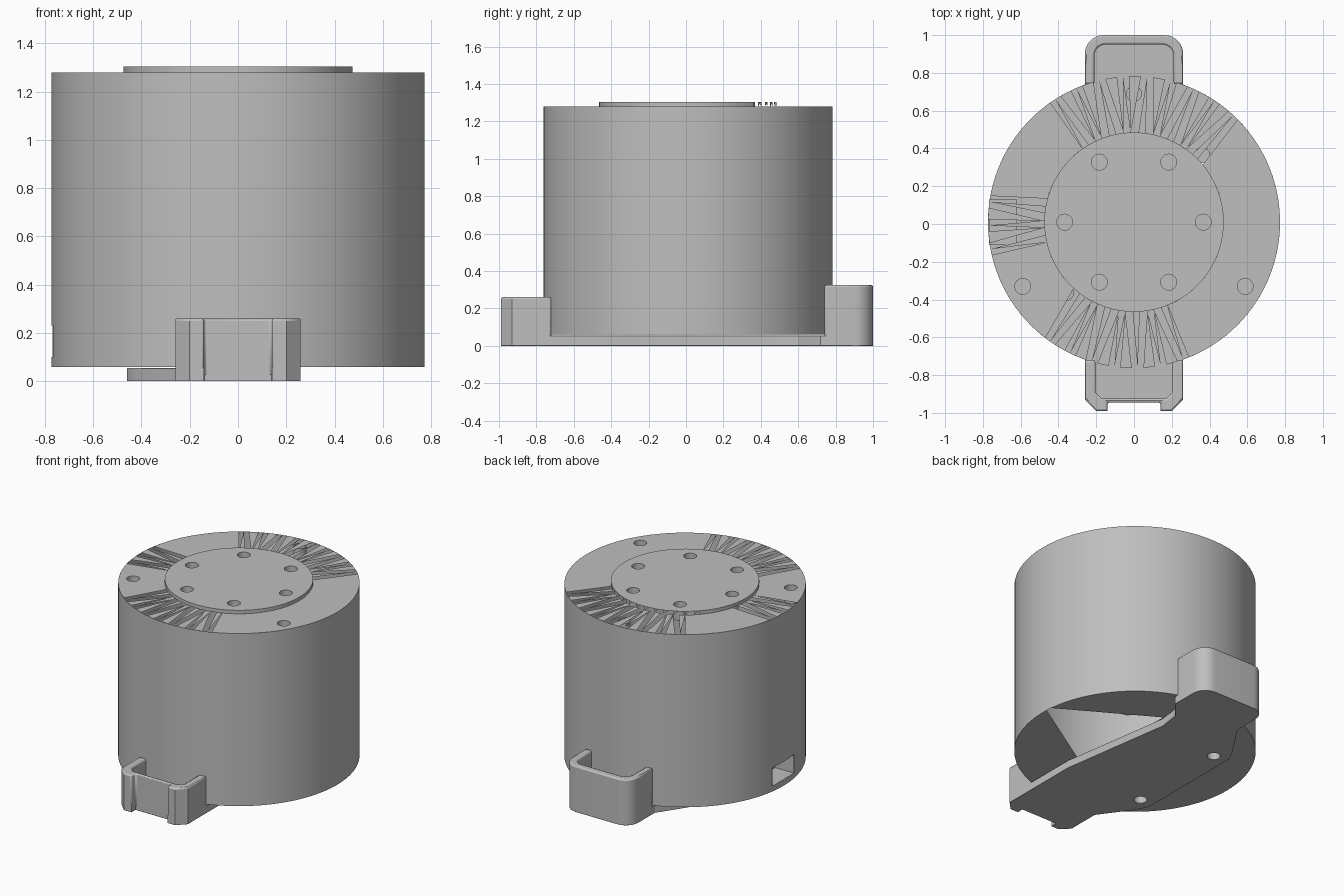
import bpy, bmesh
from math import cos, sin, radians, pi

if "Cube" in bpy.data.objects:
    bpy.data.objects.remove(bpy.data.objects["Cube"])

# one plain grey for the whole model
grey = bpy.data.materials.new("plain grey")
grey.use_nodes = True
grey.diffuse_color = (0.52, 0.52, 0.52, 1)
grey.node_tree.nodes["Principled BSDF"].inputs["Base Color"].default_value = grey.diffuse_color

CY, R, RB = 0.01, 0.773, 0.475         # housing centre, housing radius, boss radius
Z0, Z1, Z2 = 0.06, 1.28, 1.305         # housing bottom, housing top, boss top
HOLE, DEPTH = 0.042, 0.1


def finish(bm, name, bevel=0):
    mesh = bpy.data.meshes.new(name)
    bm.to_mesh(mesh)
    bm.free()
    ob = bpy.data.objects.new(name, mesh)
    bpy.context.collection.objects.link(ob)
    mesh.materials.append(grey)
    bpy.ops.object.select_all(action='DESELECT')
    ob.select_set(True)
    bpy.context.view_layer.objects.active = ob
    if bevel:
        mod = ob.modifiers.new("edge bevel", 'BEVEL')
        mod.width, mod.segments, mod.limit_method = bevel, 2, 'ANGLE'
        mod.angle_limit = radians(50)
    bpy.ops.object.shade_smooth_by_angle(angle=radians(30))
    return ob


def polar(r, deg):
    return (r * cos(radians(deg)), CY + r * sin(radians(deg)))


def arc(x, y, r, a, b, n):
    return [(x + r * cos(radians(a + (b - a) * i / n)),
             y + r * sin(radians(a + (b - a) * i / n))) for i in range(n + 1)]


def circle(x, y, r, n=24):
    return arc(x, y, r, 0, 360, n)[:-1]


def sheet(bm, loops, z, up):
    """Flat face with holes; returns its vertex loops."""
    rings, edges = [], []
    for loop in loops:
        vs = [bm.verts.new((x, y, z)) for x, y in loop]
        edges += [bm.edges.new((v, vs[i - 1])) for i, v in enumerate(vs)]
        rings.append(vs)
    made = bmesh.ops.triangle_fill(bm, use_beauty=True, edges=edges, normal=(0, 0, 1))
    for f in made["geom"]:
        if isinstance(f, bmesh.types.BMFace):
            f.normal_update()
            if f.normal.z * up < 0:
                f.normal_flip()
    return rings


def prism(name, loops, z0, z1, bevel=0):
    bm = bmesh.new()
    low, high = sheet(bm, loops, z0, -1), sheet(bm, loops, z1, 1)
    for a, b in zip(low, high):
        for i in range(len(a)):
            bm.faces.new((a[i - 1], a[i], b[i], b[i - 1]))
    bmesh.ops.recalc_face_normals(bm, faces=bm.faces)
    return finish(bm, name, bevel)


def tubes(name, centres, z, step):
    """Blind screw holes: a wall and a floor each."""
    bm = bmesh.new()
    for x, y in centres:
        rim = circle(x, y, HOLE)
        a = [bm.verts.new((p, q, z)) for p, q in rim]
        b = sheet(bm, [rim], z + step, -step)[0]
        for i in range(len(a)):
            quad = (a[i], a[i - 1], b[i - 1], b[i])
            bm.faces.new(quad if step < 0 else quad[::-1])
    return finish(bm, name)


# housing wall with a small side window
bm = bmesh.new()
N = 120
levels = [Z0, 0.1, 0.23, Z1]
rings = [[bm.verts.new((*polar(R, 360 * i / N), z)) for i in range(N)] for z in levels]
for k in range(3):
    for i in range(N):
        if k == 1 and abs(i + 0.5 - N / 2) < 3:
            continue
        j = (i + 1) % N
        bm.faces.new((rings[k][i], rings[k][j], rings[k + 1][j], rings[k + 1][i]))
finish(bm, "housing_wall")

# pocket behind the window
bm = bmesh.new()
outer = [bm.verts.new((-0.768, y, z)) for y, z in
         ((-0.11, 0.1), (0.13, 0.1), (0.13, 0.23), (-0.11, 0.23))]
inner = [bm.verts.new((-0.62, v.co.y, v.co.z)) for v in outer]
for i in range(4):
    bm.faces.new((outer[i - 1], outer[i], inner[i], inner[i - 1]))
bm.faces.new(inner)
finish(bm, "window_pocket")

# housing floor, with its open wedge
base_holes = [(sx * 0.36, sy * 0.365) for sx in (1, -1) for sy in (1, -1)]
floor = [polar(R, 6 + 3 * i) for i in range(120)] + [(0.18, -0.32), (0.14, 0.46)]
bm = bmesh.new()
sheet(bm, [floor] + [circle(x, y, HOLE) for x, y in base_holes[2:]], Z0, -1)
finish(bm, "housing_floor")
tubes("floor_screw_holes", base_holes, Z0, DEPTH)

# solid sectors of the top ring
top_holes = [polar(0.68, a) for a in (90, 210, 330)]
bm = bmesh.new()
for a, b, hole in ((-68, 40, 2), (125, 165, None), (193, 228, 1)):
    n = (b - a) // 3
    sector = arc(0, CY, R, a, b, n) + arc(0, CY, RB, b, a, n)
    loops = [sector]
    if hole is not None:
        loops.append(circle(*top_holes[hole], HOLE))
    sheet(bm, loops, Z1, 1)

# jagged spikes filling the broken sectors
for a, b in ((40, 125), (165, 193), (228, 292)):
    steps = round((b - a) / 9)
    w = (b - a) / steps
    for i in range(steps):
        s = a + i * w
        lean = 3 if i % 2 else -2
        for tri in ([polar(R, s), polar(R, s + 0.5 * w), polar(RB, s + 0.2 * w + lean)],
                    [polar(RB, s + 0.5 * w), polar(RB, s + w), polar(R, s + 0.75 * w)]):
            sheet(bm, [tri], Z1, 1)
finish(bm, "housing_top")
tubes("top_screw_holes", top_holes, Z1, -DEPTH)

# raised round boss, with its rim broken at the back
boss_holes = [polar(0.367, 60 * i) for i in range(6)]
bm = bmesh.new()
rim = sheet(bm, [circle(0, CY, RB, 90)] + [circle(x, y, HOLE) for x, y in boss_holes], Z2, 1)[0]
foot = [bm.verts.new((v.co.x, v.co.y, Z1)) for v in rim]
for i in range(90):
    j = (i + 1) % 90
    if 11 < i < 34:
        if i % 2:
            bm.faces.new((foot[i], rim[j], rim[i]))
    else:
        bm.faces.new((foot[i], foot[j], rim[j], rim[i]))
finish(bm, "top_boss")
tubes("boss_screw_holes", boss_holes, Z2, -DEPTH)

# base plate under the housing and both brackets
front_edge = [(-0.26, -0.93), (-0.2, -0.99), (-0.14, -0.99), (-0.14, -0.945)]
front_edge += [(-x, y) for x, y in reversed(front_edge)]
back_edge = arc(0.16, 0.9, 0.1, 0, 90, 8) + arc(-0.16, 0.9, 0.1, 90, 180, 8)
right_side = [(0.26, -0.35), (0.14, 0.45), (0.16, 0.6), (0.26, 0.72)]
left_side = [(-0.26, 0.72), (-0.42, 0.48), (-0.46, 0.4),
             (-0.46, -0.4), (-0.42, -0.48), (-0.26, -0.7)]
prism("base_plate", [front_edge + right_side + back_edge + left_side]
      + [circle(x, y, HOLE) for x, y in base_holes[2:]], 0, 0.055, 0.012)

# front bracket, recessed in the middle
front_inner = [(0.205, -0.72), (0.205, -0.89), (0.17, -0.925)]
front_inner += [(-x, y) for x, y in reversed(front_inner)]
prism("front_bracket", [[(-0.26, -0.72)] + front_edge + [(0.26, -0.72)] + front_inner],
      0.02, 0.26, 0.01)

# back bracket, a taller rounded loop
back_inner = arc(-0.15, 0.89, 0.06, 180, 90, 8) + arc(0.15, 0.89, 0.06, 90, 0, 8)
prism("back_bracket", [[(0.26, 0.74)] + back_edge + [(-0.26, 0.74), (-0.21, 0.74)]
      + back_inner + [(0.21, 0.74)]], 0.02, 0.325, 0.01)
